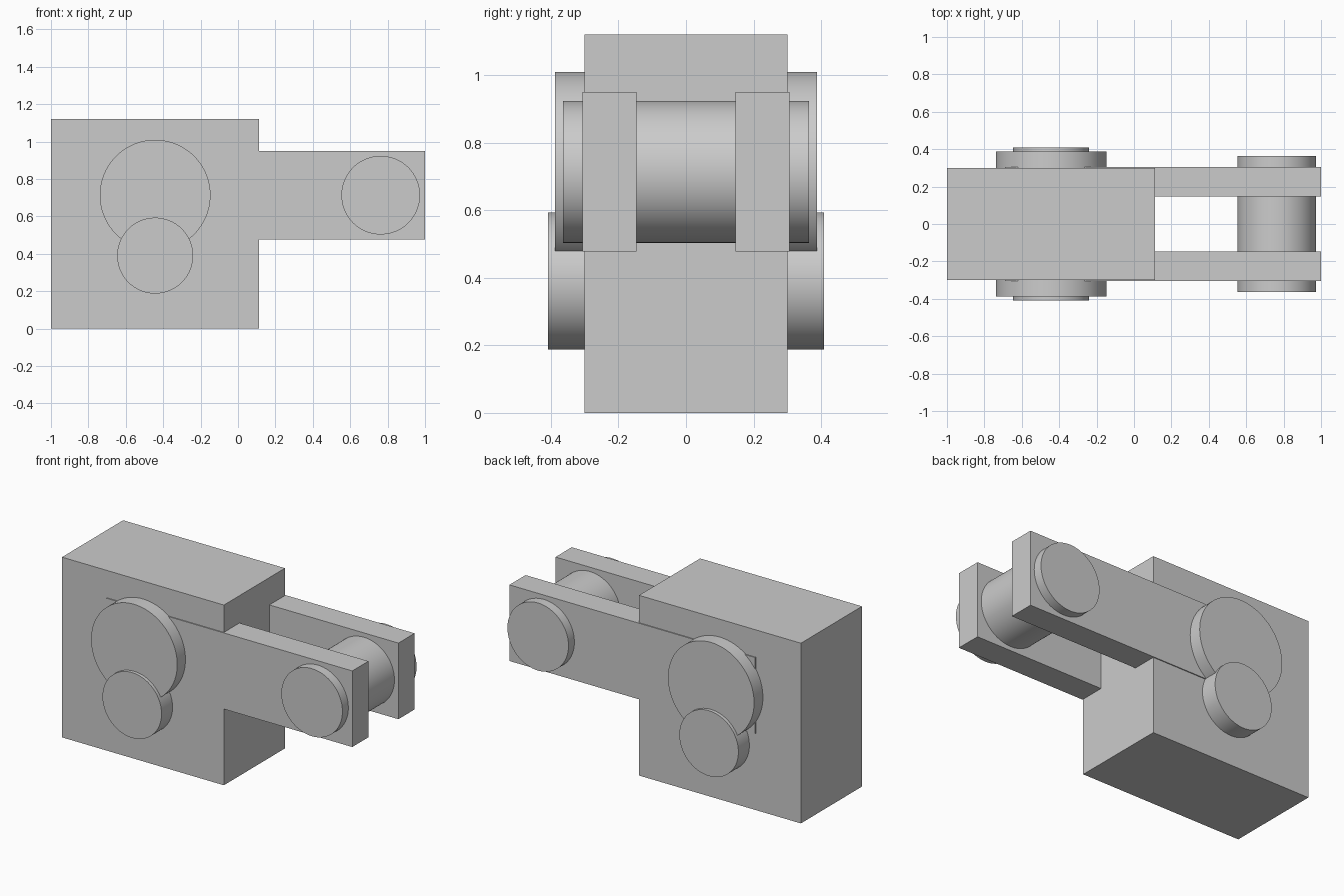
import bpy
import math

cube = bpy.data.objects.get("Cube")
if cube:
    bpy.data.objects.remove(cube, do_unlink=True)

# One plain grey for every part
GREY = (0.6, 0.6, 0.6, 1.0)
grey = bpy.data.materials.new("plain_grey")
grey.use_nodes = True
grey.diffuse_color = GREY
grey.node_tree.nodes["Principled BSDF"].inputs["Base Color"].default_value = GREY


def add_box(name, low, high):
    """Box between two opposite corners."""
    centre = [(a + b) / 2 for a, b in zip(low, high)]
    bpy.ops.mesh.primitive_cube_add(size=1, location=centre)
    box = bpy.context.object
    box.name = name
    box.scale = [b - a for a, b in zip(low, high)]
    bpy.ops.object.transform_apply(location=False, rotation=False, scale=True)
    box.data.materials.append(grey)
    return box


def add_pin(name, x, z, radius, half_width):
    """Round pin running across the model along y."""
    bpy.ops.mesh.primitive_cylinder_add(
        vertices=96, radius=radius, depth=2 * half_width,
        location=(x, 0, z), rotation=(math.pi / 2, 0, 0))
    pin = bpy.context.object
    pin.name = name
    bpy.ops.object.shade_smooth_by_angle(angle=math.radians(30))
    pin.data.materials.append(grey)
    return pin


# Main block
add_box("body_block", (-1, -0.3, 0), (0.113, 0.3, 1.12))

# Pair of fork arms, standing slightly proud of the block sides
for side, inner, outer in (("front", -0.147, -0.306), ("back", 0.147, 0.306)):
    add_box(side + "_fork_arm", (-0.69, min(inner, outer), 0.477),
            (1, max(inner, outer), 0.95))

# Pins: upper and lower bosses in the block, roller between the arms
add_pin("upper_boss", -0.443, 0.713, 0.296, 0.387)
add_pin("lower_boss", -0.443, 0.39, 0.203, 0.408)
add_pin("fork_roller", 0.763, 0.713, 0.21, 0.364)
